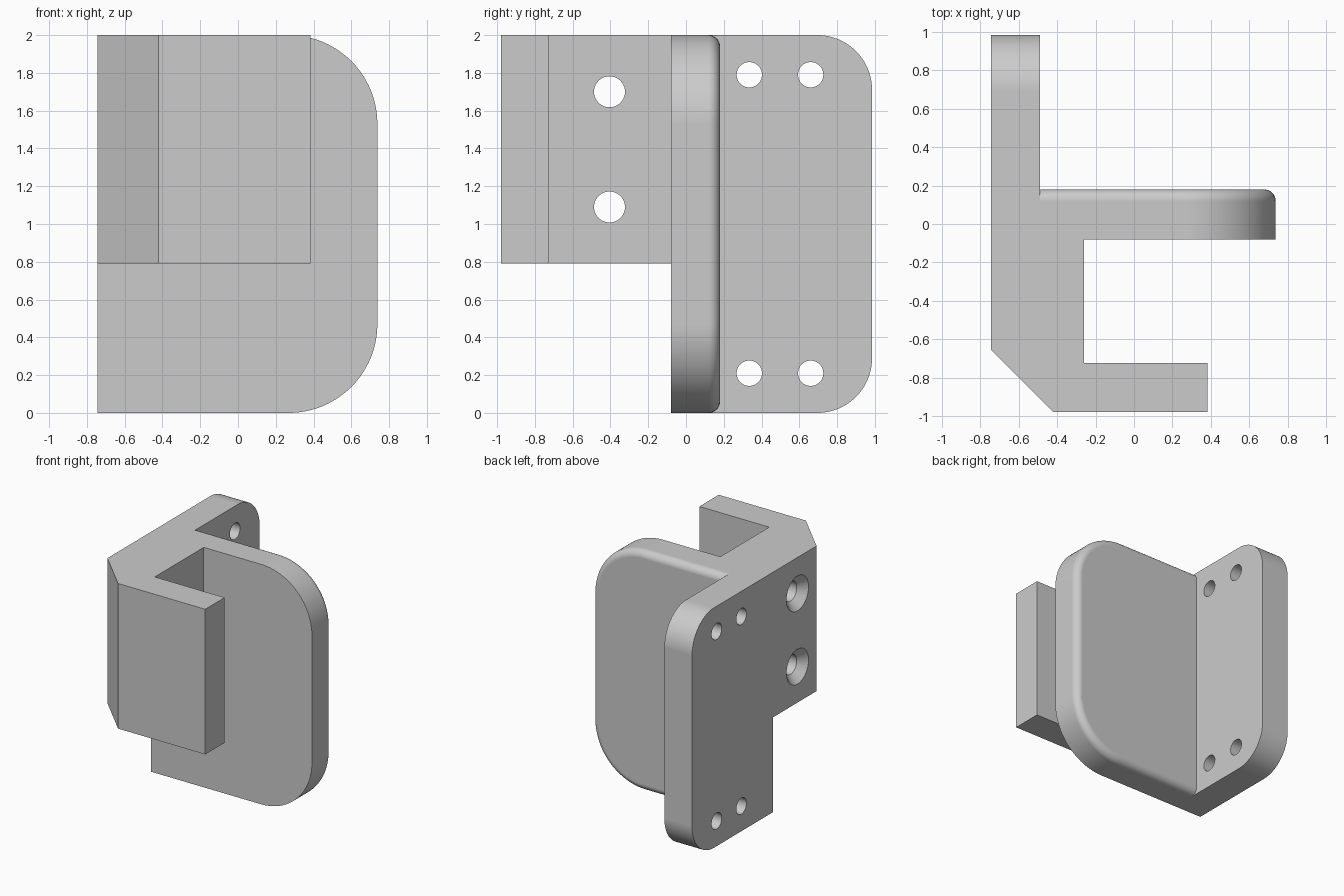
import bpy, bmesh, math
from mathutils import Vector

if "Cube" in bpy.data.objects:
    bpy.data.objects.remove(bpy.data.objects["Cube"])

grey = bpy.data.materials.new("light_grey")
grey.diffuse_color = (0.6, 0.6, 0.6, 1)
grey.use_nodes = True
grey.node_tree.nodes["Principled BSDF"].inputs["Base Color"].default_value = grey.diffuse_color


def loft(name, rings):
    """Closed solid through matching rings of points."""
    bm = bmesh.new()
    vs = [[bm.verts.new(p) for p in ring] for ring in rings]
    n = len(vs[0])
    for a, b in zip(vs, vs[1:]):
        for i in range(n):
            j = (i + 1) % n
            bm.faces.new((a[i], a[j], b[j], b[i]))
    bm.faces.new(vs[0])
    bm.faces.new(vs[-1])
    bmesh.ops.recalc_face_normals(bm, faces=bm.faces)
    me = bpy.data.meshes.new(name)
    bm.to_mesh(me)
    bm.free()
    ob = bpy.data.objects.new(name, me)
    bpy.context.collection.objects.link(ob)
    me.materials.append(grey)
    return ob


def rounded_end(start, end, low, high, r, steps=24):
    """Outline with two square corners at start and two round ones at end."""
    pts = [(start, low)]
    for cz, a0 in ((low + r, -90), (high - r, 0)):
        for i in range(steps + 1):
            a = math.radians(a0 + 90 * i / steps)
            pts.append((end - r + r * math.cos(a), cz + r * math.sin(a)))
    return pts + [(start, high)]


def drill(name, y, z, sections, steps=40):
    """Round cutter along x; sections are (x, radius)."""
    ang = [2 * math.pi * i / steps for i in range(steps)]
    return loft(name, [[(x, y + r * math.cos(a), z + r * math.sin(a)) for a in ang]
                       for x, r in sections])


def boolean(target, other, op):
    m = target.modifiers.new(other.name, 'BOOLEAN')
    m.operation, m.solver, m.object = op, 'EXACT', other
    bpy.context.view_layer.objects.active = target
    bpy.ops.object.modifier_apply(modifier=m.name)
    bpy.data.objects.remove(other)


# Side plate with rounded back corners
side = rounded_end(-0.08, 0.985, 0, 2, 0.29)
bracket = loft("bracket", [[(x, y, z) for y, z in side] for x in (-0.745, -0.49)])

# Cross panel with large round corners and a filleted back edge
f = 0.06
steps = [(-0.08, 0)] + [(0.12 + f * math.sin(t), f * (1 - math.cos(t)))
                        for t in (math.radians(11.25 * i) for i in range(9))]
panel = loft("panel", [[(x, y, z) for x, z in
                        rounded_end(-0.6, 0.738 - d, d, 2 - d, 0.47 - d)]
                       for y, d in steps])
boolean(bracket, panel, 'UNION')

# Hook with a chamfered corner
prof = [(-0.745, 0.0), (-0.745, -0.655), (-0.42, -0.98), (0.384, -0.98),
        (0.384, -0.725), (-0.26, -0.725), (-0.26, 0.0)]
hook = loft("hook", [[(x, y, z) for x, y in prof] for z in (0.79, 2)])
boolean(bracket, hook, 'UNION')

# Four small plate holes
for y in (0.335, 0.66):
    for z in (0.21, 1.79):
        boolean(bracket, drill("plate_hole", y, z, [(-0.9, 0.067), (-0.4, 0.067)]),
                'DIFFERENCE')

# Two countersunk screw holes
for z in (1.09, 1.70):
    boolean(bracket, drill("screw_hole", -0.405, z,
                           [(-0.765, 0.165), (-0.68, 0.082), (-0.1, 0.082)]), 'DIFFERENCE')

# Merge coplanar faces and shade
bm = bmesh.new()
bm.from_mesh(bracket.data)
bmesh.ops.remove_doubles(bm, verts=bm.verts, dist=0.0002)
bmesh.ops.dissolve_limit(bm, angle_limit=math.radians(0.5), verts=bm.verts, edges=bm.edges)
bm.to_mesh(bracket.data)
bm.free()
bpy.ops.object.select_all(action='DESELECT')
bracket.select_set(True)
bpy.context.view_layer.objects.active = bracket
bpy.ops.object.shade_smooth_by_angle(angle=math.radians(30))
wn = bracket.modifiers.new("even_normals", 'WEIGHTED_NORMAL')
wn.keep_sharp = True
